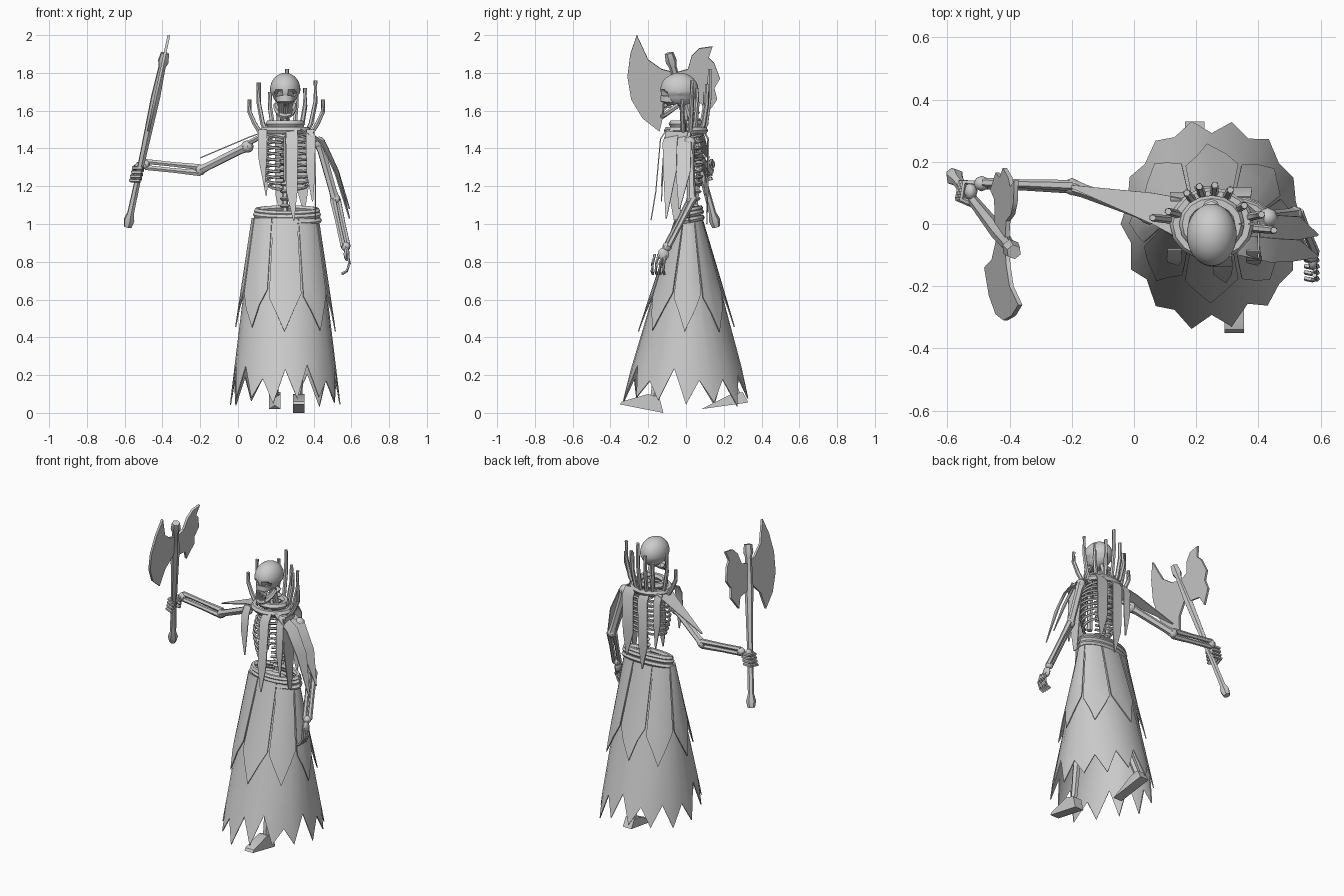
import bpy, bmesh, math, random
from mathutils import Vector, Matrix

random.seed(4)
default_cube = bpy.data.objects.get("Cube")
if default_cube:
    bpy.data.objects.remove(default_cube)

CENTRE_X = 0.25

bone_grey = bpy.data.materials.new("plain_grey")
bone_grey.use_nodes = True
GREY = (0.6, 0.6, 0.6, 1)
bone_grey.diffuse_color = GREY
bone_grey.node_tree.nodes["Principled BSDF"].inputs["Base Color"].default_value = GREY


def finish(name, bm, angle=40, thickness=0):
    """Turn a bmesh into a shaded object, optionally thickened."""
    bmesh.ops.recalc_face_normals(bm, faces=bm.faces)
    mesh = bpy.data.meshes.new(name)
    bm.to_mesh(mesh)
    bm.free()
    obj = bpy.data.objects.new(name, mesh)
    bpy.context.collection.objects.link(obj)
    mesh.materials.append(bone_grey)
    bpy.ops.object.select_all(action='DESELECT')
    obj.select_set(True)
    bpy.context.view_layer.objects.active = obj
    if thickness:
        solid = obj.modifiers.new("thickness", 'SOLIDIFY')
        solid.thickness = thickness
        solid.offset = 0
        bpy.ops.object.modifier_apply(modifier=solid.name)
    bpy.ops.object.shade_smooth_by_angle(angle=math.radians(angle))


def sweep(bm, path, radii, sides=6):
    """Add a capped tube that follows a path."""
    path = [Vector(p) for p in path]
    if not isinstance(radii, (list, tuple)):
        radii = [radii] * len(path)
    rings = []
    for i, point in enumerate(path):
        tangent = path[min(i + 1, len(path) - 1)] - path[max(i - 1, 0)]
        turn = tangent.to_track_quat('Z', 'Y')
        rings.append([bm.verts.new(point + turn @ Vector((
            radii[i] * math.cos(math.tau * k / sides),
            radii[i] * math.sin(math.tau * k / sides), 0))) for k in range(sides)])
    for a, b in zip(rings, rings[1:]):
        for k in range(sides):
            j = (k + 1) % sides
            bm.faces.new((a[k], a[j], b[j], b[k]))
    bm.faces.new(rings[0])
    bm.faces.new(rings[-1])


def tubes(name, paths, radii, sides=6):
    bm = bmesh.new()
    for path in paths:
        sweep(bm, path, radii, sides)
    finish(name, bm)


def strip(name, path, widths, across):
    """Cloth strip: a centre line widened along one direction."""
    bm = bmesh.new()
    across = Vector(across).normalized()
    rows = [[bm.verts.new(Vector(p) + across * w * s) for s in (-0.5, 0.5)]
            for p, w in zip(path, widths)]
    for a, b in zip(rows, rows[1:]):
        bm.faces.new((a[0], a[1], b[1], b[0]))
    finish(name, bm, thickness=0.006)


def ball(bm, centre, size, u=10, v=8):
    matrix = Matrix.Translation(centre) @ Matrix.Diagonal((*size, 1))
    return bmesh.ops.create_uvsphere(bm, u_segments=u, v_segments=v, radius=1, matrix=matrix)['verts']


def prism(name, outline, place, depth):
    """Flat outline, placed by a function and thickened."""
    bm = bmesh.new()
    bm.faces.new([bm.verts.new(place(a, b)) for a, b in outline])
    bmesh.ops.triangulate(bm, faces=bm.faces[:])
    finish(name, bm, thickness=depth)


# Skull with sunken eyes, plus cheeks, jaw and teeth
bm = bmesh.new()
for v in ball(bm, (CENTRE_X, -0.035, 1.712), (0.08, 0.1, 0.088), 36, 26):
    side = abs(v.co.x - CENTRE_X)
    if v.co.y < -0.06 and math.hypot(side - 0.036, v.co.z - 1.688) < 0.02:
        v.co.y += 0.025
    if v.co.z < 1.69:
        v.co.x = CENTRE_X + (v.co.x - CENTRE_X) * 0.9
finish("skull", bm, 35)
bm = bmesh.new()
sweep(bm, [(CENTRE_X, -0.085, 1.672), (CENTRE_X, -0.09, 1.645), (CENTRE_X, -0.09, 1.615)], [0.05, 0.046, 0.036], 12)
sweep(bm, [(CENTRE_X + 0.05 * math.cos(a), -0.04 - 0.085 * math.sin(a), 1.63 - 0.06 * math.sin(a))
           for a in (k * math.pi / 8 for k in range(9))], 0.014)
for k in range(-3, 4):
    x = CENTRE_X + k * 0.011
    sweep(bm, [(x, -0.118, 1.64), (x, -0.122, 1.58)], 0.005, 4)
finish("jaw_and_teeth", bm)

# Spine with vertebrae
bm = bmesh.new()
sweep(bm, [(CENTRE_X, 0.03, 0.95), (CENTRE_X, 0.06, 1.2), (CENTRE_X, 0.07, 1.4), (CENTRE_X, 0, 1.65)], 0.016)
for k in range(16):
    z = 1.02 + k * 0.038
    y = 0.03 + 0.04 * math.sin((z - 1) * 4.5)
    ball(bm, (CENTRE_X - 0.002, y, z), (0.027, 0.025, 0.012), 8, 4)
finish("spine", bm)

# Rib cage
ribs = []
for side in (-1, 1):
    for k in range(9):
        z = 1.47 - k * 0.031
        rx = 0.085 + 0.05 * math.sin(math.pi * (k + 1) / 10)
        ribs.append([(CENTRE_X + 0.015 + side * rx * math.sin(a), 0.09 * math.cos(a) - 0.005,
                      z - 0.04 * (1 - math.cos(a)) / 2)
                     for a in (0.1 + j * 0.34 for j in range(9))])
tubes("ribs", ribs, 0.008, 5)
tubes("breastbone", [[(CENTRE_X + 0.01, -0.095, 1.46), (CENTRE_X + 0.01, -0.1, 1.23)]], 0.018)
tubes("collar_bones", [[(CENTRE_X, -0.08, 1.46), (CENTRE_X + s * 0.1, -0.04, 1.48),
                        (CENTRE_X + s * 0.19, 0.02, 1.43)] for s in (-1, 1)], 0.014)

# Neck collar and its crown of upright spikes
bm = bmesh.new()
for z, r in ((1.495, 0.115), (1.53, 0.085)):
    sweep(bm, [(CENTRE_X + r * math.cos(a), r * 0.85 * math.sin(a), z)
               for a in (k * math.tau / 16 for k in range(17))], 0.02)
finish("collar", bm)
spikes = []
for x, y, top in ((-0.19, 0.02, 1.66), (-0.14, 0.04, 1.75), (-0.08, 0.1, 1.7), (-0.04, 0.12, 1.75), (0.01, 0.125, 1.82),
                  (0.06, 0.11, 1.74), (0.105, 0.06, 1.72), (0.16, 0.03, 1.76), (0.2, -0.02, 1.66)):
    spikes.append([(CENTRE_X + x * f, y * f, z) for f, z in
                   ((0.65, 1.47), (0.85, 1.53), (1, (top + 1.53) / 2), (1, top))])
tubes("collar_spikes", spikes, [0.013, 0.013, 0.012, 0.011])

# Draped cloth over chest, back and shoulders
X, Y = (1, 0, 0), (0, 1, 0)
for name, x, y, low, hang, width in (("chest_cloth", 0.285, -0.135, 1.02, -0.185, 0.065),
                                     ("chest_cloth_left", 0.385, -0.115, 1.12, -0.13, 0.05),
                                     ("chest_cloth_right", 0.13, -0.11, 1.2, -0.13, 0.05),
                                     ("back_cloth_left", 0.34, 0.115, 1.06, 0.11, 0.08),
                                     ("back_cloth_middle", 0.23, 0.12, 1.0, 0.11, 0.07),
                                     ("back_cloth_right", 0.14, 0.1, 1.15, 0.1, 0.05)):
    strip(name, [(x, y * 0.75, 1.5), (x, y, 1.45), (x, (y + hang) / 2, low + 0.15), (x + 0.01, hang, low)],
          [width * 0.9, width, width * 0.9, 0.006], X)
for y, low, width in ((-0.085, 1.03, 0.08), (-0.015, 1.08, 0.09)):
    strip("left_shoulder_cloth", [(0.34, y * 0.8, 1.5), (0.45, y, 1.43), (0.52, y, 1.28), (0.59, y - 0.02, low)],
          [width * 0.8, width, width * 0.9, 0.006], (0.3, 1, 0))
strip("left_side_cloth", [(0.4, -0.05, 1.49), (0.41, -0.06, 1.3), (0.41, -0.05, 1.02)], [0.12, 0.11, 0.03], Y)
strip("right_shoulder_cloth", [(0.17, 0.01, 1.5), (0.06, 0.05, 1.46), (-0.2, 0.12, 1.35)], [0.14, 0.1, 0.01], Y)


# Arms: upper bone, paired forearm bones, joints
def arm(side, shoulder, elbow, wrist, split):
    shoulder, elbow, wrist, split = map(Vector, (shoulder, elbow, wrist, split))
    tubes(side + "_upper_arm", [[shoulder, shoulder.lerp(elbow, 0.15), shoulder.lerp(elbow, 0.85), elbow]],
          [0.03, 0.023, 0.022, 0.026])
    tubes(side + "_forearm", [[elbow + split * s, elbow.lerp(wrist, 0.5) + split * s, wrist + split * s]
                              for s in (-1, 1)], [0.018, 0.014, 0.015])
    bm = bmesh.new()
    for point, size in ((shoulder, 0.033), (elbow, 0.028), (wrist, 0.025)):
        ball(bm, point, (size, size, size), 8, 6)
    finish(side + "_arm_joints", bm)


arm("right", (0.05, 0.03, 1.41), (-0.2, 0.12, 1.285), (-0.49, 0.13, 1.315), (0, 0.004, 0.016))
arm("left", (0.43, 0.02, 1.43), (0.515, 0.03, 1.13), (0.57, -0.1, 0.88), (0.013, 0.008, 0))
bm = bmesh.new()
ball(bm, (0.575, -0.12, 0.84), (0.016, 0.03, 0.035), 8, 6)
for k in range(4):
    y = -0.105 - k * 0.02
    sweep(bm, [(0.58, y, 0.84), (0.59, y - 0.012, 0.79), (0.575, y - 0.015, 0.75), (0.55, y - 0.01, 0.735)], 0.008, 5)
finish("left_hand", bm)


# Axe, leaning across its flat plane
def axe_point(y, z):
    return Vector((-0.585 + 0.215 * (z - 0.98), y, z))


bm = bmesh.new()
ball(bm, (-0.525, 0.105, 1.3), (0.022, 0.03, 0.03), 8, 6)
for k in range(4):
    p = axe_point(0.1, 1.24 + k * 0.022)
    sweep(bm, [p + Vector(d) for d in ((0.02, 0.03, 0), (-0.03, 0.035, 0), (-0.04, -0.02, -0.01), (0.01, -0.04, -0.01))], 0.01, 5)
finish("right_hand", bm)
shaft = [axe_point(0.16 - 0.25 * t, 0.985 + 0.92 * t) for t in (0, 0.04, 0.08, 0.3, 0.55, 0.75, 0.92, 0.95, 1)]
tubes("axe_handle", [shaft], [0.022, 0.03, 0.019, 0.017, 0.022, 0.026, 0.02, 0.03, 0.024])
prism("axe_front_blade", [(-0.26, 2), (-0.295, 1.9), (-0.31, 1.78), (-0.29, 1.66), (-0.23, 1.56), (-0.14, 1.49),
                          (-0.115, 1.6), (-0.05, 1.67), (-0.05, 1.8), (-0.13, 1.82), (-0.2, 1.87)], axe_point, 0.014)
prism("axe_rear_blade", [(-0.06, 1.8), (0.01, 1.82), (0.03, 1.89), (0.07, 1.93), (0.14, 1.94), (0.12, 1.88), (0.15, 1.85),
                         (0.18, 1.77), (0.15, 1.72), (0.165, 1.66), (0.11, 1.58), (0.08, 1.64), (0, 1.65)], axe_point, 0.014)


# Tattered skirt on an oval cone, u runs from 0 to 1 around it
def skirt_point(u, z, off):
    t = (1.03 - z) / 0.97
    a = u * math.tau
    return (CENTRE_X + (0.17 + 0.118 * t + off) * math.cos(a),
            0.015 * (1 - t) + (0.065 + 0.275 * t + off) * math.sin(a), z)


def panel(bm, columns, off):
    """Cloth between columns of (position around, hem height)."""
    cols = [[bm.verts.new(skirt_point(u, z, off * (1.2 - z))) for z in (1.03, 0.7, hem)] for u, hem in columns]
    for a, b in zip(cols, cols[1:]):
        for j in range(2):
            bm.faces.new((a[j], b[j], b[j + 1], a[j + 1]))


bm = bmesh.new()
hem = [random.uniform(*((0.16, 0.27) if i % 2 else (0.03, 0.09))) for i in range(28)]
panel(bm, [(i / 28, hem[i % 28]) for i in range(29)], 0)
bmesh.ops.remove_doubles(bm, verts=bm.verts, dist=0.0001)
finish("skirt", bm, 40, 0.006)
bm = bmesh.new()
for side in range(8):
    low = random.uniform(0.4, 0.46)
    panel(bm, [((side + f - 0.5) / 8, low + rise) for f, rise in
               ((0.03, 0.18), (0.25, 0.1), (random.uniform(0.4, 0.6), 0), (0.75, 0.12), (0.97, 0.2))], 0.03)
finish("over_skirt_panels", bm, 40, 0.006)

# Rolled belt
bm = bmesh.new()
for z, grow in ((1.02, 0.004), (1.05, 0.0), (1.07, -0.005)):
    sweep(bm, [(CENTRE_X + 0.01 + (0.165 + grow) * math.cos(a), 0.018 + (0.062 + grow) * math.sin(a),
                z + 0.015 * math.sin(a)) for a in (k * math.tau / 20 for k in range(21))], 0.016)
finish("belt", bm)
bm = bmesh.new()
ball(bm, (CENTRE_X, 0.02, 1.01), (0.12, 0.05, 0.05))
finish("pelvis", bm)

# Legs and feet in mid stride
for side, x, ankle, foot in (
        ("left", 0.322, (-0.17, 0.09), [(-0.35, 0.045), (-0.34, 0.06), (-0.2, 0.1), (-0.14, 0.08), (-0.12, 0.0)]),
        ("right", 0.195, (0.27, 0.1), [(0.08, 0.02), (0.2, 0.06), (0.24, 0.1), (0.3, 0.11), (0.33, 0.055)])):
    knee = (x, ankle[0] * 0.45 - 0.04, 0.53)
    tubes(side + "_leg", [[(x, 0.02, 1), knee, (x, *ankle)]], [0.026, 0.028, 0.02])
    prism(side + "_foot", foot, lambda y, z: (x, y, z), 0.062)
